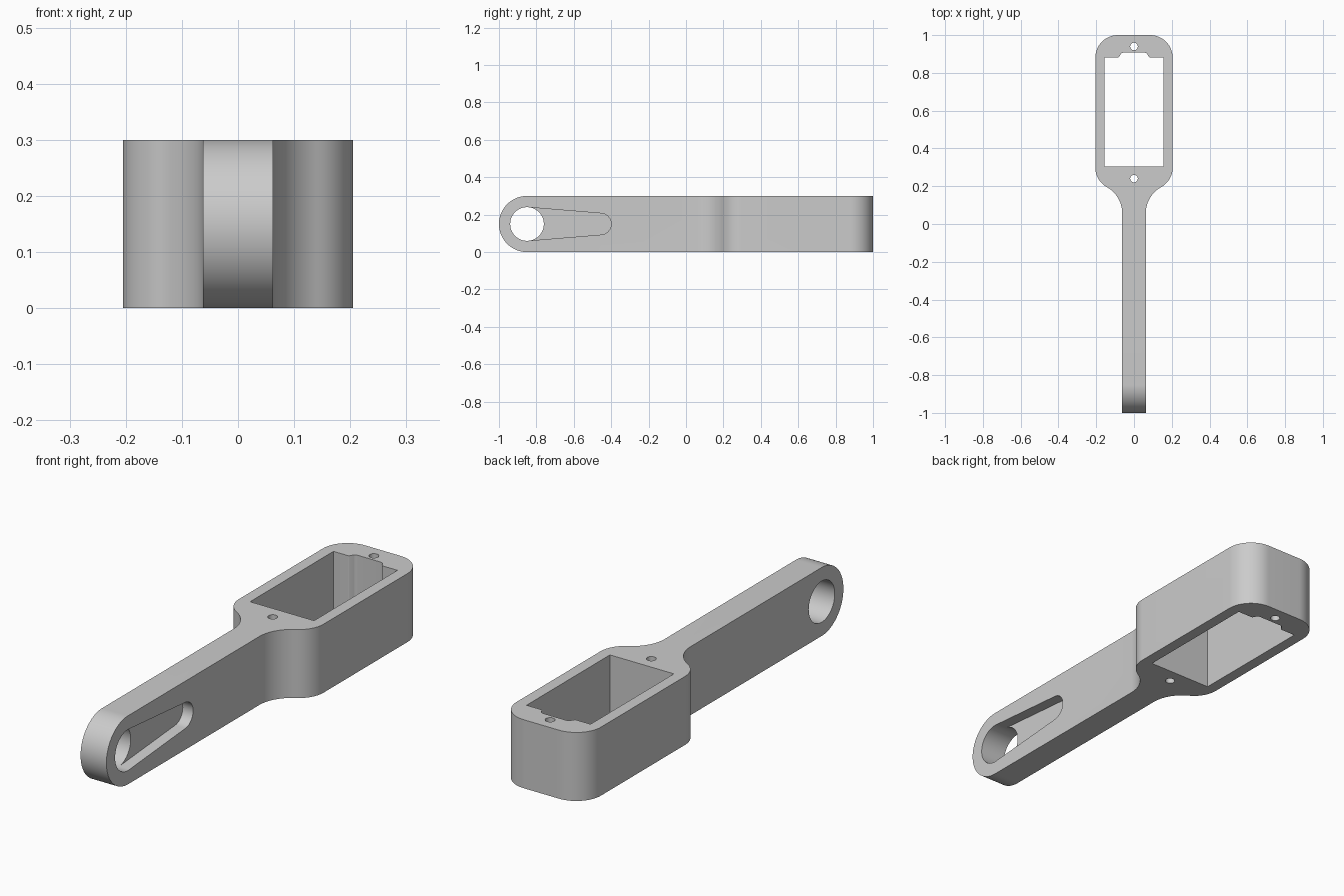
import bpy
import bmesh
from math import sin, cos, radians, asin, degrees, atan2

cube = bpy.data.objects.get("Cube")
if cube:
    bpy.data.objects.remove(cube, do_unlink=True)

grey = bpy.data.materials.new("light_grey")
grey.use_nodes = True
grey.diffuse_color = (0.6, 0.6, 0.6, 1)
grey.node_tree.nodes["Principled BSDF"].inputs["Base Color"].default_value = grey.diffuse_color


def arc(cx, cy, r, start, end, steps=20):
    angles = [radians(start + (end - start) * i / steps) for i in range(steps + 1)]
    return [(cx + r * cos(a), cy + r * sin(a)) for a in angles]


def circle(cx, cy, r):
    return arc(cx, cy, r, 0, 360, 48)[:-1]


def mirrored(half):
    """Close a right-hand outline with its mirror image."""
    return half + [(-x, y) for x, y in reversed(half)]


def prism(name, outline, low, high, sideways=False):
    """Extrude an outline along z, or a (y, z) outline along x."""
    bm = bmesh.new()
    place = (lambda p, d: (d, p[0], p[1])) if sideways else (lambda p, d: (p[0], p[1], d))
    face = bm.faces.new([bm.verts.new(place(p, low)) for p in outline])
    grown = bmesh.ops.extrude_face_region(bm, geom=[face])["geom"]
    shift = (high - low, 0, 0) if sideways else (0, 0, high - low)
    bmesh.ops.translate(bm, vec=shift, verts=[v for v in grown if isinstance(v, bmesh.types.BMVert)])
    bmesh.ops.recalc_face_normals(bm, faces=bm.faces)
    mesh = bpy.data.meshes.new(name)
    bm.to_mesh(mesh)
    bm.free()
    mesh.materials.append(grey)
    obj = bpy.data.objects.new(name, mesh)
    bpy.context.collection.objects.link(obj)
    return obj


def combine(body, cutter, operation="DIFFERENCE"):
    cutter.hide_render = True
    mod = body.modifiers.new(cutter.name, "BOOLEAN")
    mod.operation, mod.solver, mod.object = operation, "EXACT", cutter
    bpy.context.view_layer.objects.active = body
    bpy.ops.object.modifier_apply(modifier=mod.name)
    bpy.data.objects.remove(cutter, do_unlink=True)


HEIGHT, BAR, HEAD, CORNER = 0.30, 0.0625, 0.205, 0.12
MID, EYE_Y, EYE_R = HEIGHT / 2, -0.85, 0.09

# Plan outline: straight bar, concave fillet, rounded frame
corner_x, corner_y = HEAD - CORNER, 0.30
fillet_r, fillet_y = 0.158, 0.057
fillet_x = BAR + fillet_r
meet = degrees(atan2(corner_y - fillet_y, corner_x - fillet_x))
half = [(BAR, -1.05)]
half += arc(fillet_x, fillet_y, fillet_r, 180, meet)
half += arc(corner_x, corner_y, CORNER, meet - 180, 0)[1:]
half += arc(corner_x, 1 - CORNER, CORNER, 0, 90)
arm = prism("servo_arm", mirrored(half), 0, HEIGHT)

# Round the tip of the bar in side profile
side = [(1.1, HEIGHT)] + arc(EYE_Y, MID, MID, 90, 270, 48) + [(1.1, 0)]
combine(arm, prism("tip_profile", side, -0.3, 0.3, True), "INTERSECT")

# Frame window with a shallow rounded notch at the back
window = [(0.155, 0.305), (0.155, 0.882)]
window += arc(0.085, 0.892, 0.01, 270, 235, 4)
window += arc(0.054, 0.885, 0.022, 45, 90, 6)
combine(arm, prism("window", mirrored(window), -0.1, 0.4))

# Screw holes at both ends of the window
for y in (0.24, 0.94):
    combine(arm, prism("screw_hole", circle(0, y, 0.02), -0.1, 0.4))

# Eye through the bar, and a tapered pocket on one side only
combine(arm, prism("eye", circle(EYE_Y, MID, EYE_R), -0.3, 0.3, True))
end_y, end_r, big_r = -0.457, 0.057, EYE_R - 0.0005
tilt = degrees(asin((big_r - end_r) / (end_y - EYE_Y)))
pocket = arc(end_y, MID, end_r, tilt - 90, 90 - tilt) + arc(EYE_Y, MID, big_r, 90 - tilt, 270 + tilt, 40)
combine(arm, prism("pocket", pocket, BAR - 0.05, 0.2, True))

# Smooth curves, crisp edges
bpy.ops.object.select_all(action="DESELECT")
arm.select_set(True)
bpy.context.view_layer.objects.active = arm
bpy.ops.object.shade_smooth_by_angle(angle=radians(30))
